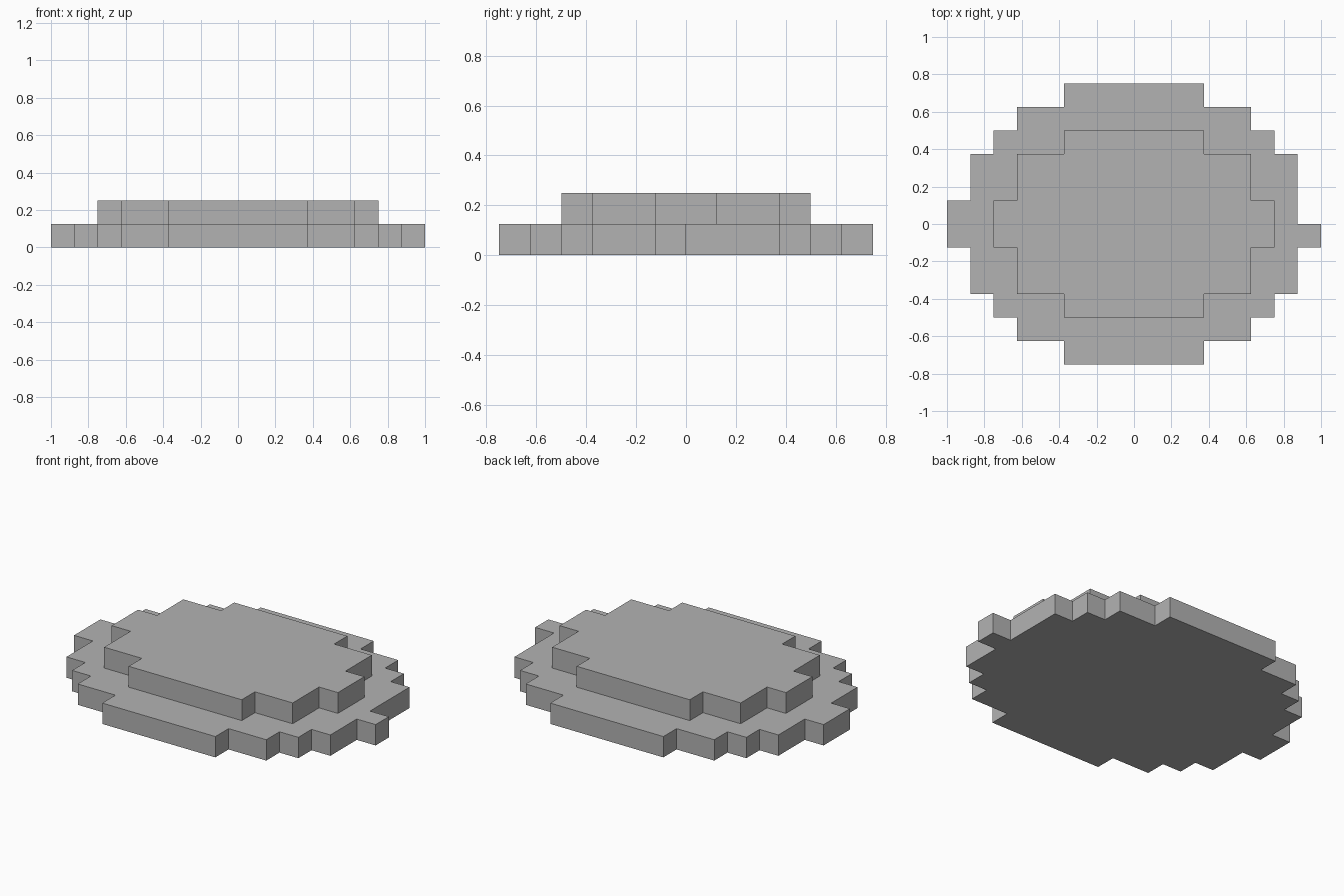
import bpy
import bmesh

cube = bpy.data.objects.get("Cube")
if cube:
    bpy.data.objects.remove(cube, do_unlink=True)

U = 0.125  # block size

stone = bpy.data.materials.new("stone_grey")
stone.use_nodes = True
grey = (0.45, 0.45, 0.45, 1)
stone.diffuse_color = grey
stone.node_tree.nodes["Principled BSDF"].inputs["Base Color"].default_value = grey


def stair(steps):
    """Corner points of a staircase running from the y end to the x end."""
    points = [steps[0]]
    for (x0, _), (x1, y1) in zip(steps, steps[1:]):
        points += [(x0, y1), (x1, y1)]
    return points


def outline(steps, right_back=None):
    """Clockwise outline from four mirrored staircases."""
    quarter = stair(steps)
    special = stair(right_back or steps)
    return (special
            + [(x, -y) for x, y in reversed(quarter)]
            + [(-x, -y) for x, y in quarter]
            + [(-x, y) for x, y in reversed(quarter)])


def slab(name, points, level):
    """Extrude an outline upward by one block."""
    bm = bmesh.new()
    face = bm.faces.new([bm.verts.new((x * U, y * U, level * U)) for x, y in points])
    result = bmesh.ops.extrude_face_region(bm, geom=[face], use_keep_orig=True)
    top = [v for v in result["geom"] if isinstance(v, bmesh.types.BMVert)]
    bmesh.ops.translate(bm, verts=top, vec=(0, 0, U))
    bmesh.ops.recalc_face_normals(bm, faces=bm.faces)
    mesh = bpy.data.meshes.new(name)
    bm.to_mesh(mesh)
    bm.free()
    mesh.materials.append(stone)
    obj = bpy.data.objects.new(name, mesh)
    bpy.context.collection.objects.link(obj)
    return obj


# Wide lower tier; the tab on the +x end is only half as wide
body = [(3, 6), (5, 5), (6, 4), (7, 3)]
slab("lower_tier", outline(body + [(8, 1)], body + [(8, 0)]), 0)

# Smaller upper tier
slab("upper_tier", outline([(3, 4), (5, 3), (6, 1)]), 1)
